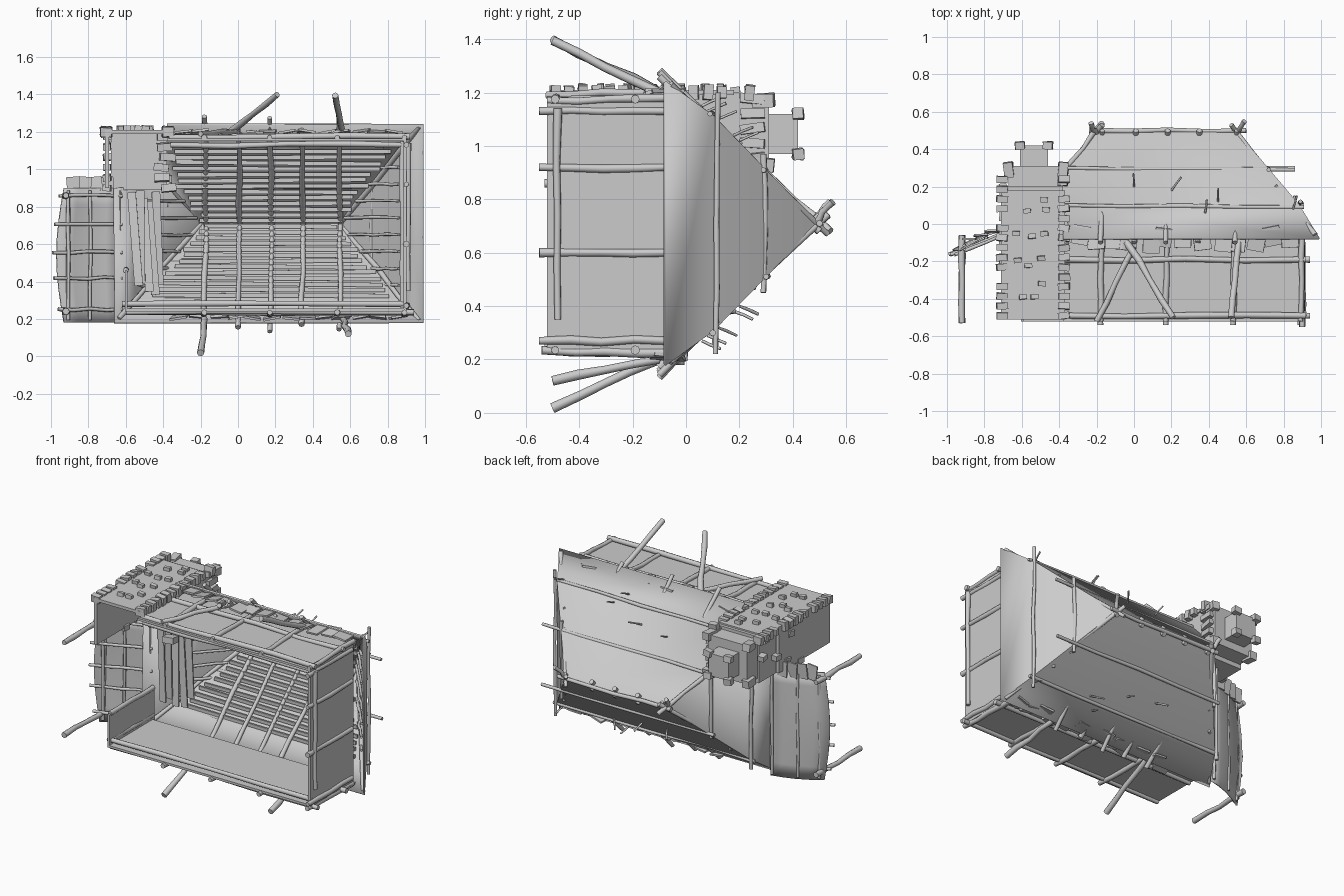
import bpy, bmesh, math, random
from mathutils import Vector

random.seed(4)
cube = bpy.data.objects.get("Cube")
if cube:
    bpy.data.objects.remove(cube, do_unlink=True)

grey = bpy.data.materials.new("plain grey")
grey.use_nodes = True
GREY = (0.6, 0.6, 0.6, 1)
grey.diffuse_color = GREY
grey.node_tree.nodes["Principled BSDF"].inputs["Base Color"].default_value = GREY


def add(name, data):
    data.materials.append(grey)
    obj = bpy.data.objects.new(name, data)
    bpy.context.scene.collection.objects.link(obj)
    return obj


def sheet(name, verts, faces, thickness=0.01):
    me = bpy.data.meshes.new(name)
    me.from_pydata(verts, [], faces)
    obj = add(name, me)
    mod = obj.modifiers.new("thickness", "SOLIDIFY")
    mod.thickness = thickness
    mod.offset = 0
    return obj


def boxes(name, items, tilt=0.0):
    """Boxes given as (centre, size), joined in one object."""
    bm = bmesh.new()
    for centre, size in items:
        vs = bmesh.ops.create_cube(bm, size=1)["verts"]
        rot = [random.uniform(-tilt, tilt) for _ in range(3)]
        for v in vs:
            p = Vector([a * b for a, b in zip(v.co, size)])
            p += Vector(rot).cross(p)
            v.co = p + Vector(centre)
    me = bpy.data.meshes.new(name)
    bm.to_mesh(me)
    bm.free()
    return add(name, me)


def span(lo, hi):
    return ([(a + b) / 2 for a, b in zip(lo, hi)], [b - a for a, b in zip(lo, hi)])


def poles(name, lines, radius=0.014, wobble=0.006, steps=4):
    """Crooked round poles, each from a start to an end point."""
    cu = bpy.data.curves.new(name, "CURVE")
    cu.dimensions = "3D"
    cu.bevel_depth = radius
    cu.bevel_resolution = 2
    cu.use_fill_caps = True
    for a, b in lines:
        a, b = Vector(a), Vector(b)
        sp = cu.splines.new("POLY")
        sp.points.add(steps)
        for i, pt in enumerate(sp.points):
            p = a.lerp(b, i / steps)
            if 0 < i < steps:
                p += Vector([random.uniform(-wobble, wobble) for _ in range(3)])
            pt.co = (*p, 1)
            pt.radius = random.uniform(0.8, 1.1)
    return add(name, cu)


MID = 0.71            # height of the ridge line
RL, RR = -0.2, 0.55   # ridge ends
EL, ER = -0.66, 0.99  # eave ends

# Hipped roof: eave ring, flared middle ring, ridge; notched for the chimney
roof_pts = [
    (EL, -0.08, 0.18), (ER, -0.08, 0.18), (ER, -0.08, 1.24), (-0.38, -0.08, 1.24),
    (-0.55, 0.1, 0.31), (0.88, 0.1, 0.31), (0.88, 0.1, 1.11), (-0.38, 0.1, 1.11),
    (RL, 0.49, MID), (RR, 0.49, MID), (-0.38, 0.28, 0.92),
    (EL, -0.06, 0.9), (-0.55, 0.1, 0.91)]
roof = sheet("roof", roof_pts, [
    (0, 1, 5, 4), (1, 2, 6, 5), (2, 3, 7, 6), (4, 5, 9, 8), (5, 6, 9),
    (6, 7, 10, 8, 9), (0, 4, 12, 11), (4, 8, 10, 12)], 0.012)

# Walls, with a doorway gap on the chimney side
boxes("walls", [
    span((-0.6, -0.52, 0.24), (0.9, -0.06, 0.255)),
    span((-0.38, -0.52, 1.15), (0.9, -0.06, 1.165)),
    span((0.885, -0.52, 0.24), (0.9, -0.06, 1.165)),
    span((-0.605, -0.52, 0.24), (-0.59, -0.04, 0.46)),
])

# Ragged boards under the eaves
eave = []
for z in (0.21, 1.2):
    for i in range(13):
        x = -0.3 + i * 0.095 + random.uniform(-0.02, 0.02)
        eave.append(((x, -0.08 + random.uniform(-0.03, 0.03), z), (0.09, 0.1, 0.012)))
boxes("eave_boards", eave, 0.2)

# Long uneven planks lining both roof slopes
planks = []
for side in (-1, 1):
    for i in range(13):
        t = (i + 0.5) / 13
        off = 0.40 * (1 - t)
        left = RL - 0.3 * (1 - t)
        if side > 0:
            left = max(left, -0.36)
        right = RR + 0.3 * (1 - t)
        cut = random.uniform(0, 0.08)
        planks.append((((left + right) / 2, 0.075 + 0.385 * t, MID + side * off),
                       (right - left - cut, 0.012, 0.022)))
boxes("roof_planks", planks, 0.01)

# Upright boards lining the hip ends
hip = []
for i in range(8):
    z = 0.38 + i * 0.09
    far = 1 - abs(z - MID) / 0.45
    for x0, x1, top in ((0.86, RR, 1.11), (-0.53, RL, 0.9)):
        if z < top:
            hip.append(((x0, 0.08, z), (x0 + (x1 - x0) * far, 0.08 + 0.38 * far, z)))
poles("hip_slats", hip, 0.009, 0.004)

# Rafters in pairs, crossing at the ridge
rafters = []
for x in (-0.18, 0.0, 0.17, 0.34, 0.54):
    for s in (-1, 1):
        reach = random.uniform(0.5, 0.58)
        rafters.append(((x, -0.1, MID + s * reach), (x + 0.01, 0.5, MID - s * 0.03)))
poles("rafters", rafters, 0.015)

# Ridge pole and hip poles
poles("ridge_and_hips", [
    ((RL - 0.04, 0.5, MID), (RR + 0.05, 0.5, MID)),
    ((ER - 0.02, -0.06, 0.19), (RR - 0.03, 0.53, 0.74)),
    ((ER - 0.02, -0.06, 1.23), (RR - 0.03, 0.53, 0.67)),
    ((EL + 0.02, -0.06, 0.2), (RL + 0.03, 0.53, 0.74)),
    ((-0.38, 0.28, 0.92), (RL + 0.03, 0.54, 0.68)),
    ((RL, 0.48, MID), (RL - 0.03, 0.54, 0.79)),
    ((RR, 0.48, MID), (RR + 0.04, 0.55, 0.79)),
], 0.014)

# Battens across the outside of the roof
battens = []
for y, off, xr in ((0.3, 0.2, 0.86), (0.1, 0.41, 0.91)):
    battens += [((-0.38, y, MID + off), (xr, y - 0.01, MID + off)),
                ((-0.42 if y > 0.2 else -0.58, y, MID - off), (xr, y, MID - off))]
battens += [((0.72, 0.29, 0.45), (0.72, 0.29, 0.97)),
            ((0.89, 0.11, 0.22), (0.89, 0.12, 1.2)),
            ((-0.39, 0.29, 0.48), (-0.39, 0.29, 0.92)),
            ((-0.56, 0.11, 0.25), (-0.56, 0.11, 0.92))]
poles("roof_battens", battens, 0.012)

# Wall frame: plates, posts and rails
frame = []
for y in (-0.49, -0.19):
    frame += [((-0.6, y, 0.235), (0.94, y, 0.235)), ((-0.37, y, 1.17), (0.92, y, 1.175))]
for x in (-0.18, 0.17, 0.53, 0.89):
    frame += [((x, -0.54, 0.235), (x, -0.06, 0.225)), ((x, -0.52, 1.17), (x + 0.01, -0.06, 1.18))]
for z in (0.27, 0.6, 0.92, 1.13):
    frame.append(((0.9, -0.55, z), (0.9, -0.08, z)))
frame += [((-0.62, -0.49, 0.28), (0.9, -0.49, 0.28)), ((-0.36, -0.49, 1.13), (0.9, -0.49, 1.13)),
          ((0.88, -0.49, 0.26), (0.88, -0.49, 1.15)), ((0.91, -0.48, 0.35), (0.91, -0.48, 1.14)),
          ((-0.6, -0.5, 0.28), (-0.6, -0.04, 0.28)), ((-0.6, -0.5, 0.46), (-0.6, -0.04, 0.46)),
          ((-0.2, -0.52, 1.19), (0.0, -0.12, 1.2))]
poles("wall_frame", frame, 0.016)

# Slanting props
poles("props", [
    ((-0.04, -0.1, 1.2), (0.21, -0.5, 1.4)),
    ((0.56, -0.1, 1.2), (0.52, -0.5, 1.395)),
    ((-0.18, -0.1, 0.2), (-0.2, -0.5, 0.018)),
    ((0.56, -0.1, 0.2), (0.59, -0.5, 0.12)),
], 0.018, 0.008)

# Side awning: a bowed, sagging sheet
NU, NV = 4, 8


def awning_point(u, v, lift=0.0):
    bow = math.sin(math.pi * v)
    x = EL + 0.04 - u * (0.31 + 0.04 * bow)
    return (x, -0.01 - 0.13 * u + 0.02 * math.sin(math.pi * u) + lift, 0.18 + 0.72 * v)


pts = [awning_point(i / NU, j / NV) for i in range(NU + 1) for j in range(NV + 1)]
quads = [(i * (NV + 1) + j, i * (NV + 1) + j + 1, (i + 1) * (NV + 1) + j + 1, (i + 1) * (NV + 1) + j)
         for i in range(NU) for j in range(NV)]
awning = sheet("awning", pts, quads)
ribs = [(awning_point(0, v, -0.012), awning_point(1.06, v, -0.012)) for v in (0.1, 0.33, 0.52, 0.73, 0.94)]
ribs += [(awning_point(u, 0.02, s), awning_point(u, 0.98, s)) for u in (0.05, 0.55, 0.92) for s in (-0.01, 0.01)]
poles("awning_ribs", ribs, 0.01)
poles("awning_posts", [((-0.92, -0.53, z), (-0.92, -0.06, z)) for z in (0.24, 0.86)], 0.018)

# Hollow chimney shaft, shoulder and cap
boxes("chimney", [
    span((-0.71, -0.51, 1.19), (-0.37, 0.18, 1.21)),
    span((-0.71, -0.51, 0.9), (-0.69, 0.03, 1.21)),
    span((-0.68, 0.0, 0.89), (-0.38, 0.2, 1.2)),
    span((-0.67, 0.18, 0.92), (-0.38, 0.31, 1.18)),
    span((-0.61, 0.3, 0.97), (-0.46, 0.42, 1.12)),
])

# Loose bricks along chimney edges and faces
bricks = []
for i in range(15):
    y = -0.49 + i * 0.052
    for x in (-0.705, -0.375):
        if random.random() < 0.7:
            bricks.append(((x, y, 1.2), (0.06, 0.035, random.uniform(0.04, 0.06))))
for _ in range(12):
    bricks.append(((random.uniform(-0.66, -0.42), random.uniform(-0.45, 0.15), 1.215), (0.04, 0.025, 0.035)))
for i in range(6):
    z = 0.9 + i * 0.055
    bricks += [((-0.4 + random.uniform(-0.04, 0.03), random.uniform(-0.2, 0.0), z), (0.08, 0.06, 0.04)),
               ((-0.7, random.uniform(-0.4, 0.2), z), (0.04, 0.05, 0.035)),
               ((-0.38, 0.25, z), (0.05, 0.09, 0.035))]
for x in (-0.61, -0.46):
    for z in (0.97, 1.12):
        bricks.append(((x, 0.42, z), (0.05, 0.04, 0.04)))
for x in (-0.67, -0.38):
    for z in (0.93, 1.17):
        bricks.append(((x, 0.29, z), (0.05, 0.08, 0.05)))
boxes("bricks", bricks, 0.15)

# Broken boards beside the chimney
boxes("broken_boards", [
    ((-0.55 + 0.03 * i, -0.02 + 0.03 * i, 0.62 + random.uniform(-0.05, 0.05)), (0.045, 0.01, 0.5))
    for i in range(5)] + [((-0.88 + 0.06 * i, -0.08 + 0.02 * i, 0.91), (0.07, 0.01, 0.1)) for i in range(4)], 0.12)

# Small twigs and stubs poking from the roof
twigs = []
for x, y, off in ((0.0, 0.2, 0.31), (0.2, 0.18, 0.33), (0.38, 0.06, 0.44), (0.45, 0.12, 0.39), (0.85, 0.08, 0.42)):
    for s in (-1, 1):
        a = Vector((x, y, MID + s * off))
        twigs.append((a, a + Vector((random.uniform(-0.06, 0.06), 0.07, s * 0.03))))
poles("twigs", twigs, 0.006, 0.002, 2)

# Soft shading on the flared roof and awning
for obj in (roof, awning):
    bpy.ops.object.select_all(action="DESELECT")
    obj.select_set(True)
    bpy.context.view_layer.objects.active = obj
    bpy.ops.object.shade_smooth_by_angle(angle=math.radians(30))
